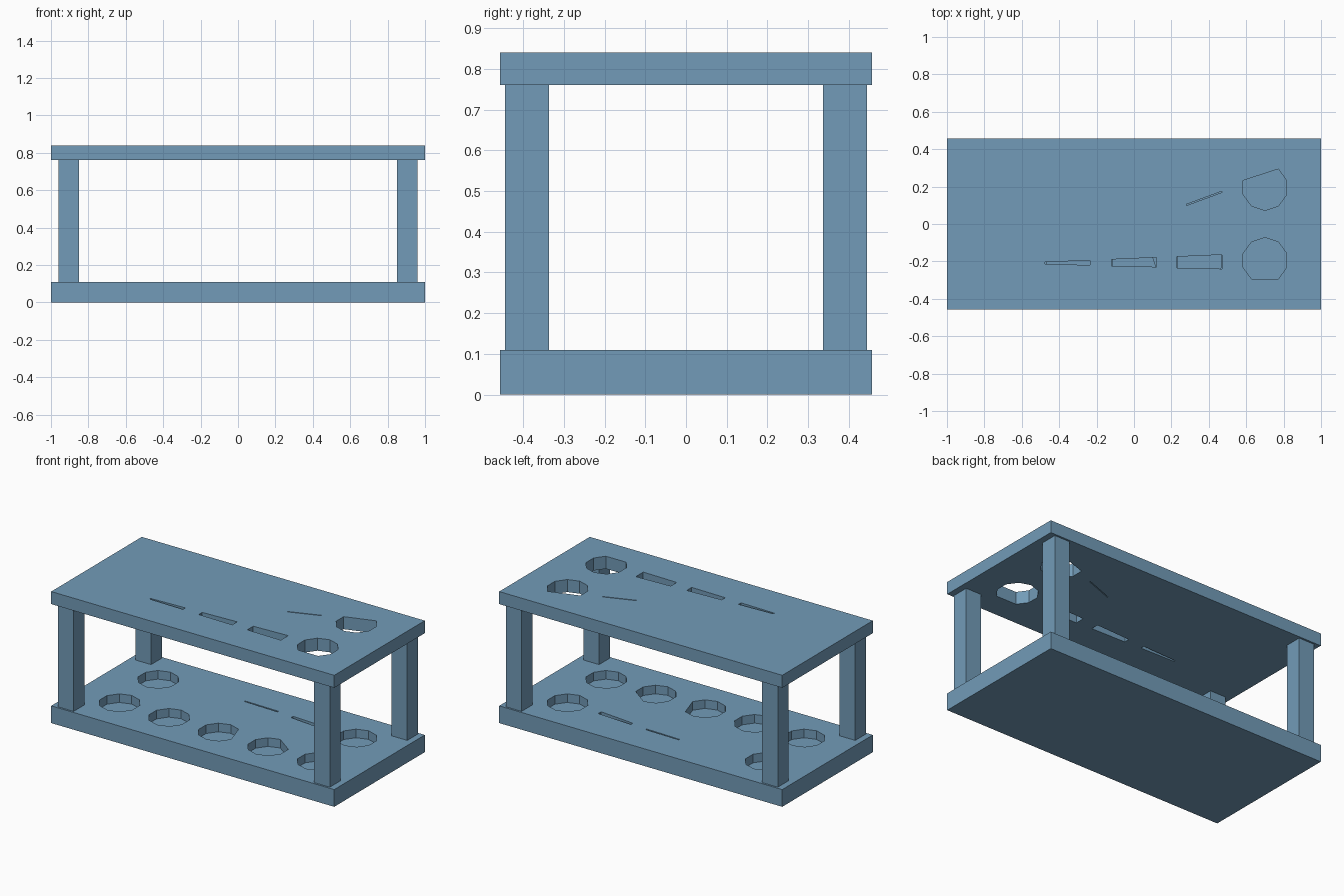
import bpy, bmesh
from math import cos, sin, radians

if "Cube" in bpy.data.objects:
    bpy.data.objects.remove(bpy.data.objects["Cube"])

blue = bpy.data.materials.new("steel blue")
blue.use_nodes = True
colour = (0.17, 0.33, 0.48, 1)
blue.diffuse_color = colour
blue.node_tree.nodes["Principled BSDF"].inputs["Base Color"].default_value = colour


def add_object(name, bm):
    bmesh.ops.recalc_face_normals(bm, faces=bm.faces)
    mesh = bpy.data.meshes.new(name)
    bm.to_mesh(mesh)
    bm.free()
    mesh.materials.append(blue)
    ob = bpy.data.objects.new(name, mesh)
    bpy.context.scene.collection.objects.link(ob)
    return ob


def box(name, x0, x1, y0, y1, z0, z1):
    bm = bmesh.new()
    prism(bm, [(x0, y0), (x1, y0), (x1, y1), (x0, y1)], z0, z1)
    return add_object(name, bm)


def prism(bm, outline, z0, z1):
    """Upright prism over a flat outline."""
    face = bm.faces.new([bm.verts.new((x, y, z0)) for x, y in outline])
    out = bmesh.ops.extrude_face_region(bm, geom=[face])
    top = [v for v in out["geom"] if isinstance(v, bmesh.types.BMVert)]
    bmesh.ops.translate(bm, verts=top, vec=(0, 0, z1 - z0))


def socket(x, y, skip=()):
    """Ten-sided hole outline; skipped corners give it a cut-off side."""
    return [(x + 0.122 * cos(radians(18 + 36 * k)), y + 0.122 * sin(radians(18 + 36 * k)))
            for k in range(10) if k not in skip]


def slot(x0, y0, x1, y1, w0, w1):
    """Narrow hole from one end to the other, with a width at each end."""
    return [(x0, y0 - w0 / 2), (x1, y1 - w1 / 2), (x1, y1 + w1 / 2), (x0, y0 + w0 / 2)]


def cut(board, outlines, z0, z1):
    bm = bmesh.new()
    for outline in outlines:
        prism(bm, outline, z0, z1)
    cutter = add_object("hole_cutter", bm)
    cutter.hide_render = True
    mod = board.modifiers.new("holes", 'BOOLEAN')
    mod.operation = 'DIFFERENCE'
    mod.solver = 'EXACT'
    mod.object = cutter
    graph = bpy.context.evaluated_depsgraph_get()
    board.data = bpy.data.meshes.new_from_object(board.evaluated_get(graph))
    board.modifiers.clear()
    bpy.data.objects.remove(cutter)


# Boards
base = box("base_board", -1, 1, -0.457, 0.457, 0, 0.11)
shelf = box("top_board", -1, 1, -0.457, 0.457, 0.76, 0.84)

# Through holes in the top board
row = 0.195
cut(shelf, [
    socket(0.7, -row, skip=(7,)),
    socket(0.7, row, skip=(2, 3)),
    slot(0.23, -0.205, 0.47, -0.202, 0.06, 0.075),
    slot(-0.12, -0.207, 0.12, -0.204, 0.035, 0.05),
    slot(-0.475, -0.209, -0.235, -0.207, 0.01, 0.025),
    slot(0.28, 0.102, 0.47, 0.172, 0.006, 0.006),
], 0.7, 0.9)

# Blind pockets in the base board
cut(base, [
    socket(-0.7, -row), socket(-0.35, -row),
    socket(0, -row, skip=(0,)), socket(0.35, -row, skip=(1,)),
    socket(0.7, -row), socket(-0.7, row), socket(0.7, row),
    slot(-0.12, 0.238, 0.12, 0.232, 0.008, 0.01),
    slot(0.23, 0.218, 0.47, 0.2, 0.02, 0.03),
], 0.055, 0.2)

# Legs
for end, sx in (("left", 1), ("right", -1)):
    for side, sy in (("front", -1), ("back", 1)):
        xs = sorted((sx * 0.85, sx * 0.96))
        ys = sorted((sy * 0.337, sy * 0.445))
        box(f"{side}_{end}_leg", *xs, *ys, 0.11, 0.76)
